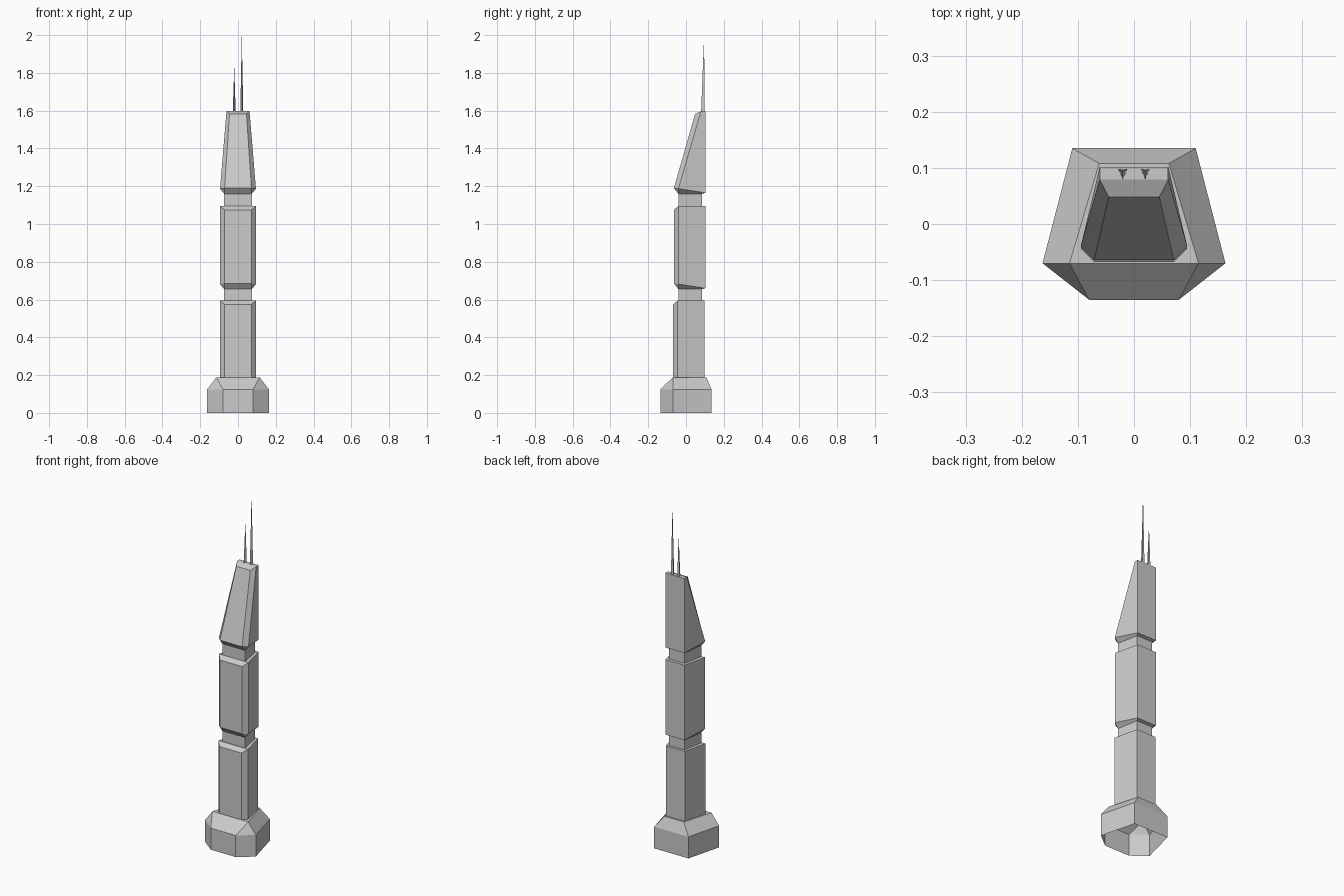
import bpy
import bmesh

cube = bpy.data.objects.get("Cube")
if cube:
    bpy.data.objects.remove(cube)

GREY = (0.6, 0.6, 0.6, 1)
grey = bpy.data.materials.new("light grey")
grey.use_nodes = True
grey.diffuse_color = GREY
grey.node_tree.nodes["Principled BSDF"].inputs["Base Color"].default_value = GREY


def ring(back, side, front=None):
    """Mirrored six-point outline; without a front pair it is a trapezoid."""
    right = [back, side, front or side]
    return right + [(-x, y, z) for x, y, z in reversed(right)]


def finish(name, bm):
    bmesh.ops.remove_doubles(bm, verts=bm.verts, dist=0.0002)
    bmesh.ops.recalc_face_normals(bm, faces=bm.faces)
    mesh = bpy.data.meshes.new(name)
    bm.to_mesh(mesh)
    bm.free()
    mesh.materials.append(grey)
    obj = bpy.data.objects.new(name, mesh)
    bpy.context.collection.objects.link(obj)
    return obj


def loft(name, rings):
    """Skin the outlines and close the top with a level and a sloped face."""
    bm = bmesh.new()
    loops = [[bm.verts.new(p) for p in r] for r in rings]
    for low, high in zip(loops, loops[1:]):
        for i in range(6):
            j = (i + 1) % 6
            quad = [low[i], low[j], high[j], high[i]]
            spots = []
            for v in quad:
                if all((v.co - s.co).length > 0.0002 for s in spots):
                    spots.append(v)
            if len(spots) > 2:
                bm.faces.new(spots)
    top = loops[-1]
    bm.faces.new([top[0], top[1], top[4], top[5]])
    if (top[1].co - top[2].co).length > 0.0002:
        bm.faces.new(top[1:5])
    return finish(name, bm)


def section_ring(back_z, side_z, front_z, dy=0.0):
    return ring((0.061, 0.102 + dy, back_z), (0.095, -0.04 + dy, side_z),
                (0.071, -0.064 + dy, front_z))


def neck_ring(z):
    return ring((0.05, 0.084, z), (0.073, -0.04, z))


# Hollow base with a sloped shoulder
def base_ring(z):
    return ring((0.11, 0.135, z), (0.163, -0.07, z), (0.08, -0.135, z))


loft("base", [base_ring(0), base_ring(0.125),
              ring((0.062, 0.108, 0.188), (0.115, -0.07, 0.188))])

# Tower sections, each with an undercut above its neck
loft("lower_section", [section_ring(0.188, 0.188, 0.188, -0.004),
                       section_ring(0.594, 0.594, 0.575, -0.004)])
loft("lower_neck", [neck_ring(0.59), neck_ring(0.655)])
loft("middle_section", [neck_ring(0.655), section_ring(0.66, 0.682, 0.685),
                        section_ring(1.095, 1.095, 1.075)])
loft("upper_neck", [neck_ring(1.09), neck_ring(1.16)])
loft("top_section", [neck_ring(1.16), section_ring(1.165, 1.187, 1.19),
                     ring((0.061, 0.102, 1.597), (0.061, 0.079, 1.597),
                          (0.045, 0.048, 1.583))])


# Three-sided antenna spikes
def antenna(name, x, height):
    bm = bmesh.new()
    foot = [bm.verts.new((x + dx, y, 1.59))
            for dx, y in ((-0.008, 0.098), (0.008, 0.098), (0, 0.08))]
    tip = bm.verts.new((x, 0.096, height))
    bm.faces.new(foot)
    for i in range(3):
        bm.faces.new([foot[i], foot[(i + 1) % 3], tip])
    finish(name, bm)


antenna("left_antenna", 0.02, 2.0)
antenna("right_antenna", -0.02, 1.83)
